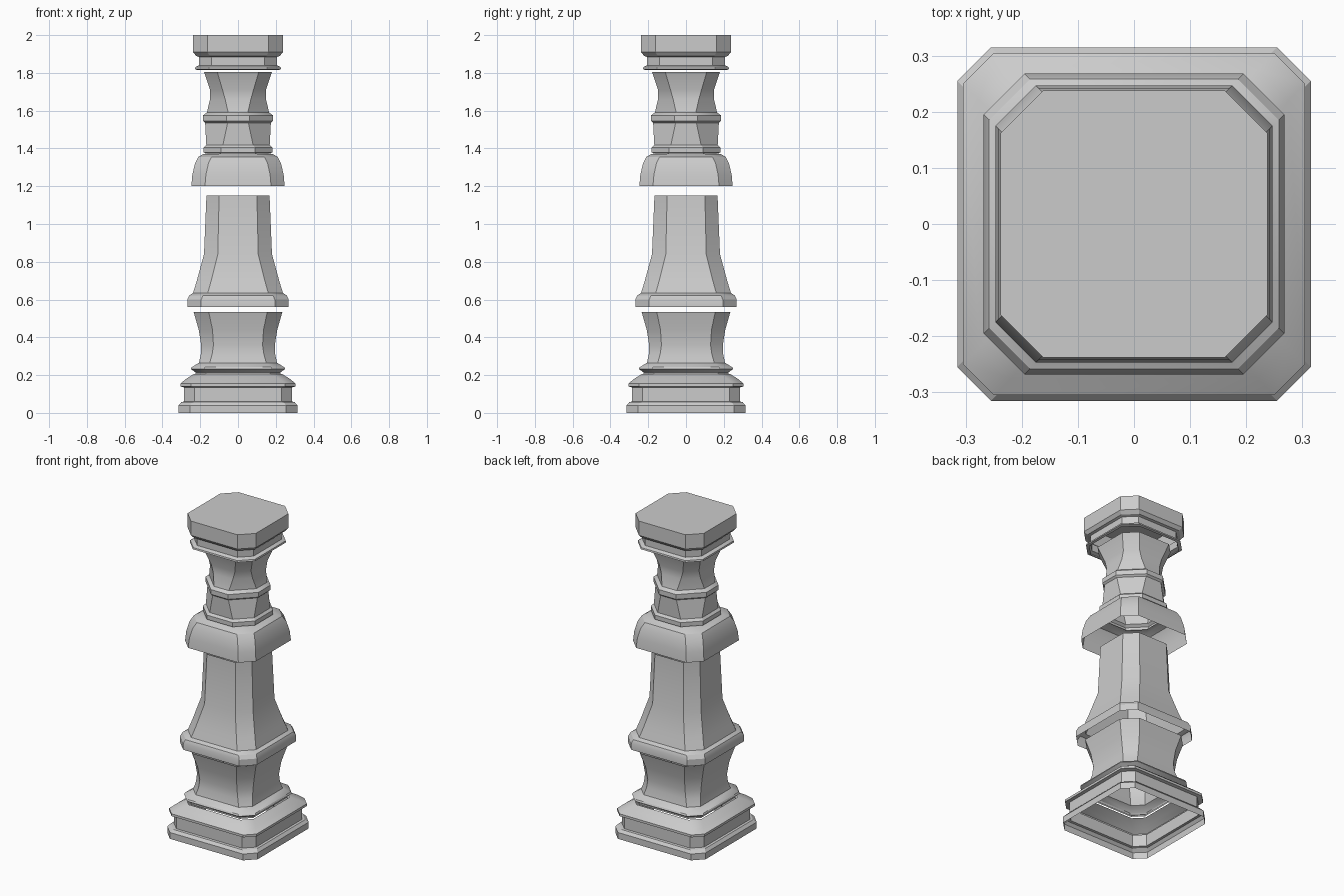
import bpy, bmesh, math


def octagon(w, f, z):
    """Chamfered square: half width w, half length of each flat side f."""
    pts = [(w, -f), (w, f), (f, w), (-f, w), (-w, f), (-w, -f), (-f, -w), (f, -w)]
    return [(x, y, z) for x, y in pts]


def shell(name, rings, cap=False):
    """Open shell lofted through (z, half width, flat half length) rings."""
    bm = bmesh.new()
    prev = None
    for z, w, f in rings:
        ring = [bm.verts.new(p) for p in octagon(w, f, z)]
        if prev:
            for i in range(8):
                j = (i + 1) % 8
                bm.faces.new((prev[i], prev[j], ring[j], ring[i]))
        prev = ring
    if cap:
        bm.faces.new(prev)
    me = bpy.data.meshes.new(name)
    bm.to_mesh(me)
    bm.free()
    ob = bpy.data.objects.new(name, me)
    bpy.context.collection.objects.link(ob)
    bpy.context.view_layer.objects.active = ob
    ob.select_set(True)
    bpy.ops.object.shade_smooth_by_angle(angle=math.radians(28))
    ob.select_set(False)
    return ob


# stepped plinth
shell("plinth", [
    (0.0, 0.315, 0.255), (0.04, 0.315, 0.255), (0.057, 0.30, 0.24),
    (0.06, 0.287, 0.23), (0.135, 0.287, 0.23), (0.14, 0.305, 0.25),
    (0.155, 0.305, 0.25), (0.18, 0.275, 0.22), (0.205, 0.235, 0.18)])

# waisted pedestal with a foot moulding
shell("pedestal", [
    (0.205, 0.225, 0.17), (0.215, 0.225, 0.17), (0.232, 0.25, 0.18),
    (0.242, 0.245, 0.175), (0.265, 0.207, 0.15), (0.31, 0.197, 0.137),
    (0.36, 0.195, 0.13), (0.44, 0.208, 0.135), (0.535, 0.235, 0.155)])

# tapered shaft with a collar at its foot
shell("shaft", [
    (0.56, 0.268, 0.195), (0.60, 0.268, 0.195), (0.622, 0.258, 0.185),
    (0.635, 0.238, 0.16), (0.70, 0.218, 0.142), (0.84, 0.18, 0.107),
    (1.15, 0.167, 0.10)])

# flared bell skirt
shell("bell_skirt", [
    (1.20, 0.247, 0.175), (1.26, 0.242, 0.17), (1.32, 0.228, 0.157),
    (1.355, 0.21, 0.14), (1.37, 0.185, 0.11), (1.375, 0.16, 0.08)])

# banded neck
shell("neck", [
    (1.375, 0.165, 0.08), (1.378, 0.182, 0.09), (1.405, 0.182, 0.09),
    (1.418, 0.168, 0.08), (1.535, 0.174, 0.055), (1.545, 0.185, 0.06),
    (1.575, 0.185, 0.06), (1.59, 0.165, 0.052), (1.66, 0.148, 0.068),
    (1.71, 0.148, 0.082), (1.805, 0.18, 0.11)])

# capital block with a stepped underside
shell("capital", [
    (1.815, 0.215, 0.14), (1.82, 0.228, 0.155), (1.83, 0.226, 0.153),
    (1.84, 0.207, 0.14), (1.885, 0.207, 0.14), (1.89, 0.222, 0.15),
    (1.91, 0.238, 0.162), (2.0, 0.238, 0.162)], cap=True)
